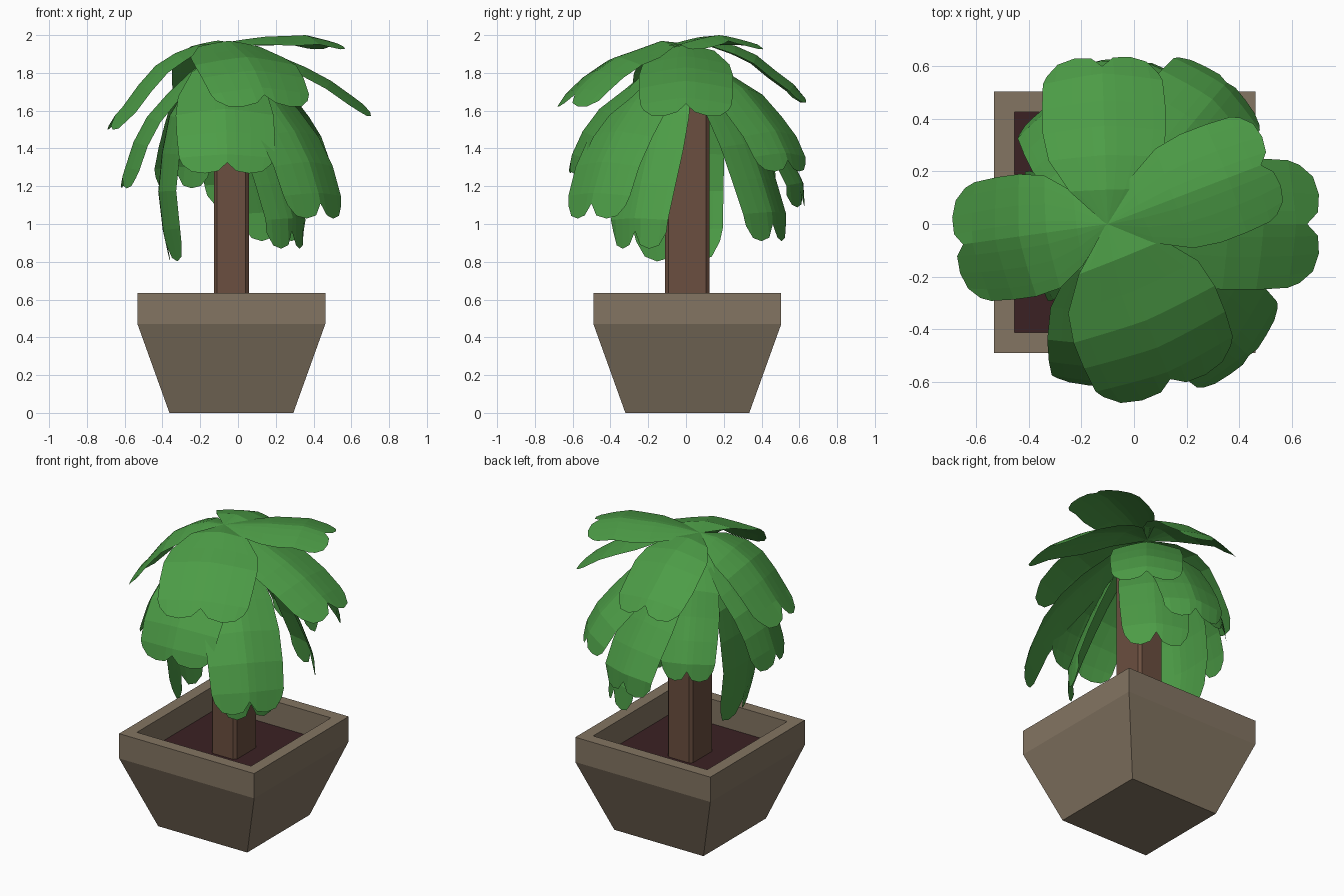
import bpy, bmesh, math, random
from mathutils import Vector

if "Cube" in bpy.data.objects:
    bpy.data.objects.remove(bpy.data.objects["Cube"])

random.seed(4)

def material(name, col):
    m = bpy.data.materials.new(name)
    m.diffuse_color = (*col, 1)
    m.use_nodes = True
    m.node_tree.nodes["Principled BSDF"].inputs["Base Color"].default_value = m.diffuse_color
    return m

POT = material("clay brown", (0.228, 0.177, 0.122))
SOIL = material("dark soil", (0.043, 0.015, 0.017))
BARK = material("bark brown", (0.145, 0.077, 0.050))
LEAF = material("leaf green", (0.073, 0.335, 0.062))

def finish(name, bm, mat, recalc=True):
    if recalc:
        bmesh.ops.recalc_face_normals(bm, faces=bm.faces)
    me = bpy.data.meshes.new(name)
    bm.to_mesh(me)
    bm.free()
    me.materials.append(mat)
    ob = bpy.data.objects.new(name, me)
    bpy.context.collection.objects.link(ob)
    return ob

CX, CY = -0.035, 0.007

def loft(bm, rings, cap_start=True, cap_end=True):
    rows = [[bm.verts.new(p) for p in ring] for ring in rings]
    n = len(rows[0])
    for a, b in zip(rows, rows[1:]):
        for i in range(n):
            bm.faces.new((a[i], a[(i + 1) % n], b[(i + 1) % n], b[i]))
    if cap_start:
        bm.faces.new(rows[0][::-1])
    if cap_end:
        bm.faces.new(rows[-1])

def square(h, z):
    return [(CX + sx * h, CY + sy * h, z) for sx, sy in ((-1, -1), (1, -1), (1, 1), (-1, 1))]

# pot: tapered body, upright rim, recessed inside
bm = bmesh.new()
loft(bm, [square(0.328, 0), square(0.497, 0.47), square(0.497, 0.635),
          square(0.42, 0.635), square(0.42, 0.465)])
finish("pot", bm, POT)

# soil
bm = bmesh.new()
bm.faces.new([bm.verts.new(p) for p in square(0.42, 0.472)])
finish("soil", bm, SOIL)

# trunk: rectangular post with chamfered corners
def post(z, hx=0.093, hy=0.118, c=0.018):
    pts = [(-hx + c, -hy), (hx - c, -hy), (hx, -hy + c), (hx, hy - c),
           (hx - c, hy), (-hx + c, hy), (-hx, hy - c), (-hx, -hy + c)]
    return [(CX + x, CY + y, z) for x, y in pts]

bm = bmesh.new()
loft(bm, [post(0.465), post(1.82)])
finish("trunk", bm, BARK)

# leaves: folded strips with two rounded lobes, arching out from the crown
COLS = (-1, -0.8, -0.5, -0.2, 0, 0.2, 0.5, 0.8, 1)
TIP = {0: 0.93, 0.2: 0.985, 0.5: 1.0, 0.8: 0.985, 1: 0.93}
ROWS = ((0, 0.03), (0.2, 0.6), (0.4, 0.92), (0.57, 1), (0.73, 1), (0.88, 0.97), (1, 0.9))

def leaf(name, az, reach, z0, z1, half, p, q, rise, fold, curl=0.0):
    a = math.radians(az)
    out = Vector((math.cos(a), math.sin(a), 0))
    side = Vector((-math.sin(a), math.cos(a), 0))
    base = Vector((-0.10, 0, 0))

    def mid(t):
        r = reach * (1 - (1 - t) ** q) + curl * math.sin(math.pi * t)
        z = z0 + (z1 - z0) * t ** p + rise * math.sin(math.pi * t)
        return base + out * r + Vector((0, 0, z))

    bm = bmesh.new()
    grid = []
    for k, (t, w) in enumerate(ROWS):
        wob = random.uniform(-0.012, 0.012) if k else 0
        row = []
        for v in COLS:
            tt = TIP[abs(v)] if t == 1 else t
            tan = (mid(min(tt + 0.01, 1)) - mid(max(tt - 0.01, 0))).normalized()
            nrm = side.cross(tan) if curl else tan.cross(side)
            if nrm.dot(out) < 0 and curl or nrm.z < 0 and not curl:
                nrm = -nrm
            pos = mid(tt) + side * (half * w * v)
            pos += nrm * (wob - fold * w * abs(v) ** 1.3)
            row.append(bm.verts.new(pos))
        grid.append(row)
    for r0, r1 in zip(grid, grid[1:]):
        for i in range(len(COLS) - 1):
            bm.faces.new((r0[i], r1[i], r1[i + 1], r0[i + 1]))
    finish(name, bm, LEAF, False)

# upper leaves: azimuth, reach, tip height, half width, rise
UPPER = [(188, 0.60, 1.51, 0.235, 0.03), (92, 0.65, 1.66, 0.235, 0.03),
         (21, 0.67, 1.95, 0.22, 0.05), (0, 0.81, 1.58, 0.25, 0.0),
         (-68, 0.69, 1.64, 0.29, 0.03)]
for i, (az, R, z, h, rise) in enumerate(UPPER):
    leaf(f"upper_leaf_{i + 1}", az, R, 1.955, z, h, 2.0, 1.0, rise, 0.05)

# middle and lower hanging leaves: azimuth, reach, tip height, half width, inward curl
HANGING = [(-86, 0.63, 1.27, 0.26, 0), (-43, 0.75, 1.03, 0.23, 0), (-35, 0.49, 0.87, 0.19, 0),
           (50, 0.72, 1.28, 0.22, 0), (56, 0.57, 0.91, 0.21, 0), (78, 0.65, 1.09, 0.21, 0),
           (188, 0.53, 1.19, 0.22, 0), (190, 0.25, 0.80, 0.25, 0.14), (116, 0.50, 1.19, 0.17, 0)]
for i, (az, R, z, h, curl) in enumerate(HANGING):
    leaf(f"hanging_leaf_{i + 1}", az, R, 1.91, z, h, 1.3, 1.5, 0.0, 0.05, curl)
